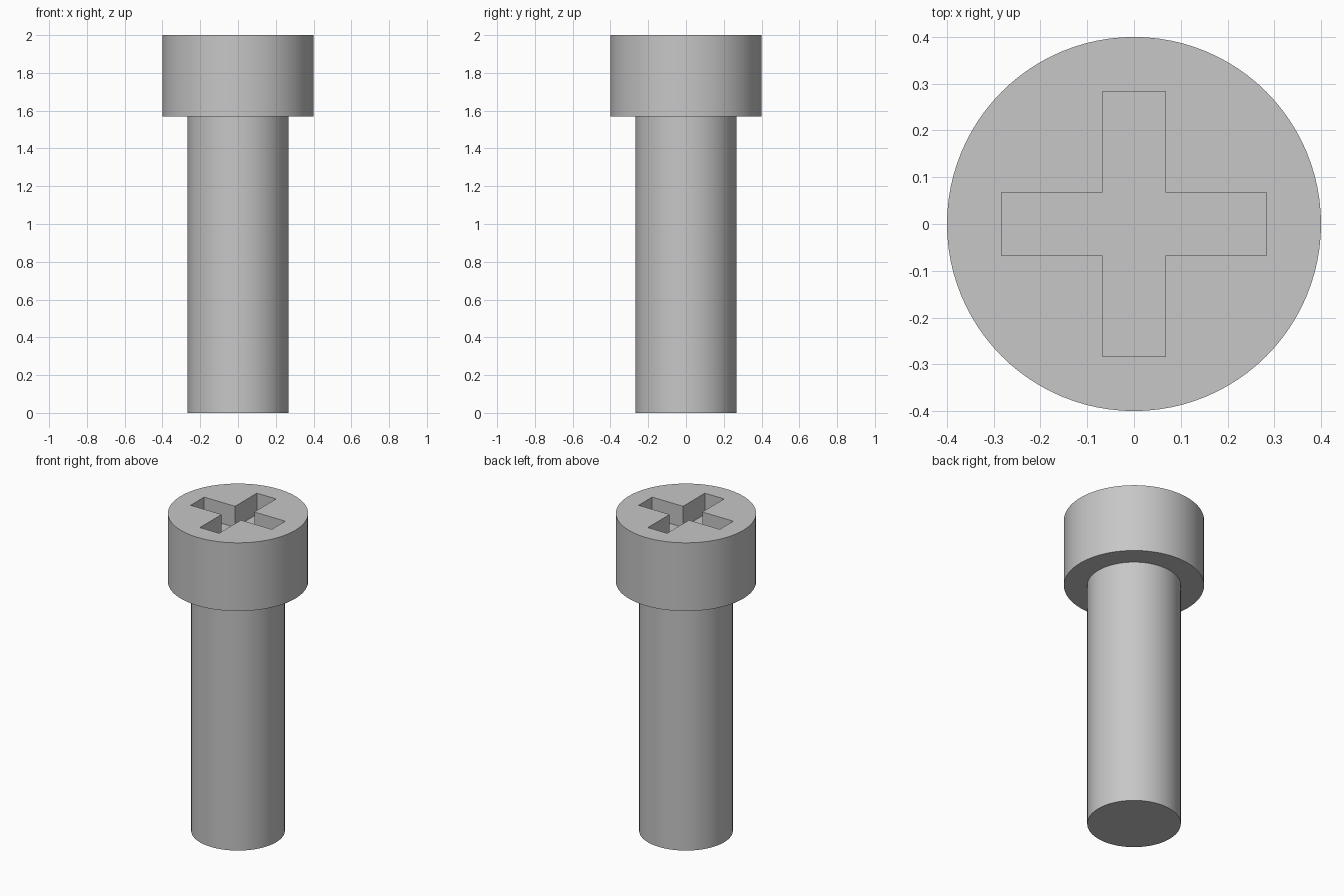
import bpy
import bmesh
from math import radians
from mathutils import Matrix, Vector

cube = bpy.data.objects.get("Cube")
if cube:
    bpy.data.objects.remove(cube, do_unlink=True)

SHAFT_R, HEAD_R = 0.267, 0.4
HEAD_Z, TOP_Z = 1.57, 2.0
ARM_HALF_WIDTH, ARM_REACH, RECESS_DEPTH = 0.067, 0.283, 0.133

steel = bpy.data.materials.new("steel grey")
grey = (0.57, 0.57, 0.57, 1)
steel.diffuse_color = grey
steel.use_nodes = True
steel.node_tree.nodes["Principled BSDF"].inputs["Base Color"].default_value = grey


def make_object(name, bm):
    bmesh.ops.recalc_face_normals(bm, faces=bm.faces)
    mesh = bpy.data.meshes.new(name)
    bm.to_mesh(mesh)
    bm.free()
    mesh.materials.append(steel)
    obj = bpy.data.objects.new(name, mesh)
    bpy.context.collection.objects.link(obj)
    return obj


def extrude_up(bm, face, height):
    new = bmesh.ops.extrude_face_region(bm, geom=[face])["geom"]
    verts = [v for v in new if isinstance(v, bmesh.types.BMVert)]
    bmesh.ops.translate(bm, verts=verts, vec=(0, 0, height))
    return next(f for f in new if isinstance(f, bmesh.types.BMFace))


# Screw body: round shaft stepping out to a wider cylindrical head
bm = bmesh.new()
bmesh.ops.create_circle(bm, cap_ends=True, segments=96, radius=SHAFT_R)
bm.faces.ensure_lookup_table()
shaft_top = extrude_up(bm, bm.faces[0], HEAD_Z)
head_base = bmesh.ops.extrude_face_region(bm, geom=[shaft_top])["geom"]
scale = HEAD_R / SHAFT_R
bmesh.ops.scale(bm, vec=(scale, scale, 1),
                verts=[v for v in head_base if isinstance(v, bmesh.types.BMVert)])
head_face = next(f for f in head_base if isinstance(f, bmesh.types.BMFace))
bmesh.ops.delete(bm, geom=[f for f in bm.faces if f == shaft_top], context="FACES_ONLY")
extrude_up(bm, head_face, TOP_Z - HEAD_Z)
# The starting disc stays as the shaft's end cap if the extrusion dropped it
bmesh.ops.holes_fill(bm, edges=[e for e in bm.edges if e.is_boundary], sides=0)
screw = make_object("screw_body", bm)

# Cross-shaped drive recess cut into the head
bm = bmesh.new()
w, reach = ARM_HALF_WIDTH, ARM_REACH
outline = []
for quarter in range(4):
    turn = Matrix.Rotation(radians(90 * quarter), 3, "Z")
    for x, y in ((reach, -w), (reach, w), (w, w)):
        outline.append(bm.verts.new(turn @ Vector((x, y, TOP_Z - RECESS_DEPTH))))
extrude_up(bm, bm.faces.new(outline), RECESS_DEPTH + 0.1)
bmesh.ops.holes_fill(bm, edges=[e for e in bm.edges if e.is_boundary], sides=0)
cutter = make_object("recess_cutter", bm)
cutter.hide_render = True

cut = screw.modifiers.new("drive recess", "BOOLEAN")
cut.operation = "DIFFERENCE"
cut.solver = "EXACT"
cut.object = cutter

bpy.ops.object.select_all(action="DESELECT")
screw.select_set(True)
bpy.context.view_layer.objects.active = screw
bpy.ops.object.modifier_apply(modifier=cut.name)
bpy.data.objects.remove(cutter, do_unlink=True)
bpy.ops.object.shade_smooth_by_angle(angle=radians(30))
